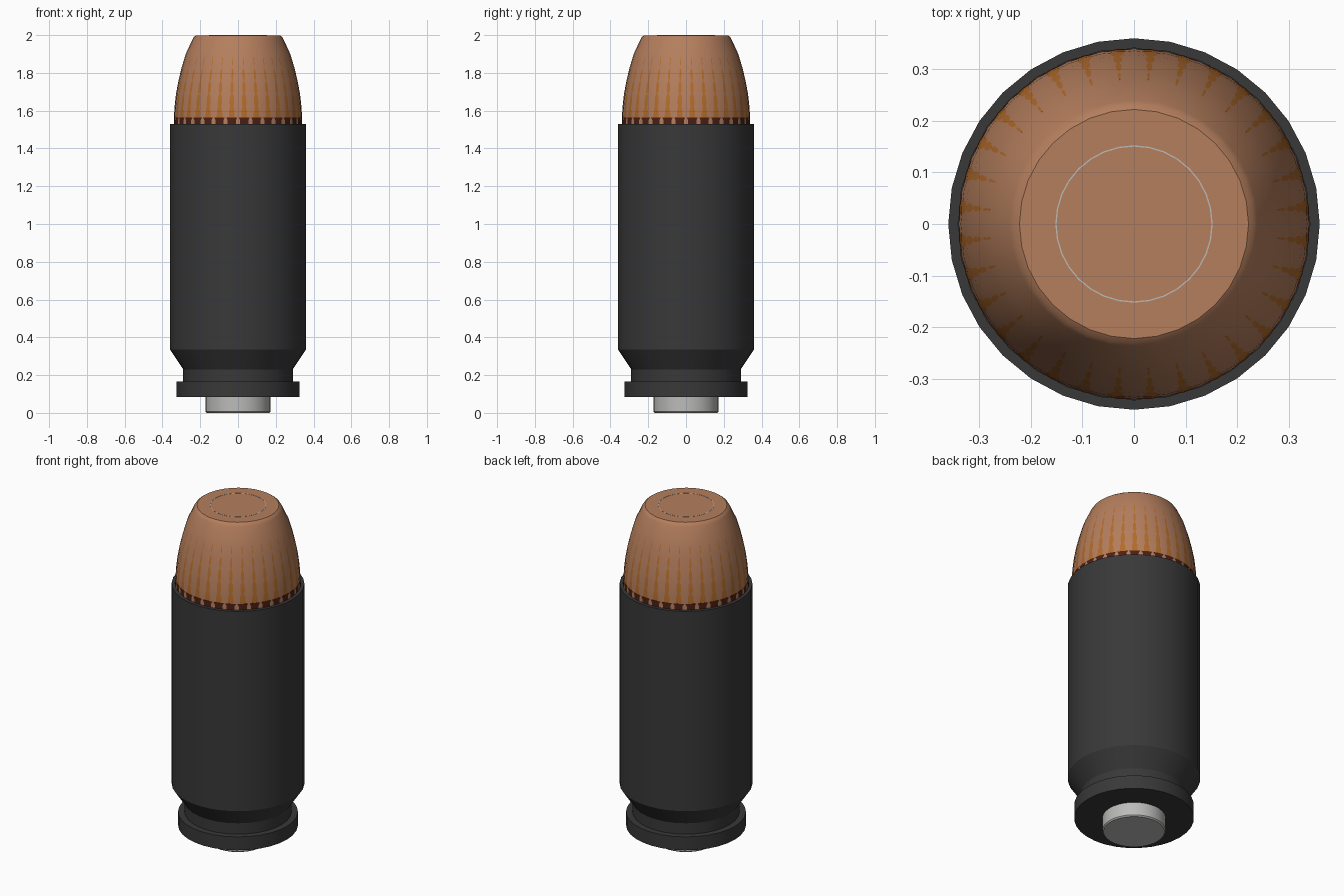
import bpy, bmesh, math
from mathutils import Matrix, Vector

default = bpy.data.objects.get("Cube")
if default:
    bpy.data.objects.remove(default, do_unlink=True)

SIDES = 32
HALF_STEP = math.pi / SIDES


def material(name, colour, metallic=0.0):
    mat = bpy.data.materials.new(name)
    mat.use_nodes = True
    mat.diffuse_color = (*colour, 1)
    shader = mat.node_tree.nodes["Principled BSDF"]
    shader.inputs["Base Color"].default_value = (*colour, 1)
    shader.inputs["Metallic"].default_value = metallic
    shader.inputs["Roughness"].default_value = 0.5
    return mat


def lathe(name, profile, mat, turn=0.0, closed=False):
    """Revolve (radius, height) points around z."""
    bm = bmesh.new()
    verts = [bm.verts.new((r, 0, z)) for r, z in profile]
    for a, b in zip(verts, verts[1:]):
        bm.edges.new((a, b))
    if closed:
        bm.edges.new((verts[-1], verts[0]))
    bmesh.ops.spin(bm, geom=bm.verts[:] + bm.edges[:], cent=(0, 0, 0),
                   axis=(0, 0, 1), angle=math.tau, steps=SIDES)
    bmesh.ops.remove_doubles(bm, verts=bm.verts[:], dist=1e-5)
    bmesh.ops.recalc_face_normals(bm, faces=bm.faces[:])
    bmesh.ops.rotate(bm, verts=bm.verts[:], cent=Vector(),
                     matrix=Matrix.Rotation(turn, 3, 'Z'))
    mesh = bpy.data.meshes.new(name)
    bm.to_mesh(mesh)
    bm.free()
    mesh.materials.append(mat)
    obj = bpy.data.objects.new(name, mesh)
    bpy.context.collection.objects.link(obj)
    bpy.ops.object.select_all(action='DESELECT')
    obj.select_set(True)
    bpy.context.view_layer.objects.active = obj
    bpy.ops.object.shade_smooth_by_angle(angle=math.radians(30))
    return obj


black = material("black_steel", (0.04, 0.04, 0.04))
silver = material("primer_metal", (0.5, 0.5, 0.49))
copper = material("copper", (0.46, 0.21, 0.11))
orange = material("orange_copper", (0.45, 0.15, 0.025))
maroon = material("dark_crimp", (0.07, 0.014, 0.007))

# Casing: extractor rim, groove, taper, straight wall and open mouth
lathe("casing", [(0, 0.085), (0.325, 0.085), (0.325, 0.165), (0.29, 0.165),
                 (0.29, 0.23), (0.36, 0.335), (0.36, 1.53), (0.341, 1.53),
                 (0.341, 0.4), (0, 0.4)], black)

# Primer with a softened lower edge
lathe("primer", [(0, 0), (0.165, 0), (0.172, 0.007), (0.172, 0.1),
                 (0, 0.1)], silver)

# Bullet jacket: curved ogive with a flat, softly rounded nose
ogive = [(0.34, 1.55), (0.336, 1.62), (0.328, 1.69), (0.315, 1.76),
         (0.298, 1.83), (0.277, 1.9), (0.24, 1.98), (0.233, 1.991),
         (0.222, 1.999)]
lathe("bullet_jacket", [(0, 1.2), (0.34, 1.2)] + ogive + [(0, 1.999)], copper)

# Inner shell whose corners break through the jacket as orange flecks
core = []
for (r0, z0), (r1, z1) in zip(ogive[:6], ogive[1:6]):
    for t in (0.25, 0.75):
        z = z0 + (z1 - z0) * t
        fade = 1.0 - 0.0045 * (z - 1.55) / 0.35
        core.append(((r0 + (r1 - r0) * t) * fade, z))
lathe("bullet_core", [(0, 1.25), (0.34, 1.25)] + core + [(0, 1.89)],
      orange, turn=HALF_STEP)

# Crimp band showing as small dark teeth above the casing mouth
lathe("crimp_band", [(0, 1.4), (0.3405, 1.4), (0.3405, 1.565), (0, 1.565)],
      maroon, turn=HALF_STEP)

# Fine ring set into the flat nose
lathe("nose_ring", [(0.15, 1.99), (0.1525, 1.99), (0.1525, 2), (0.15, 2)],
      silver, closed=True)
